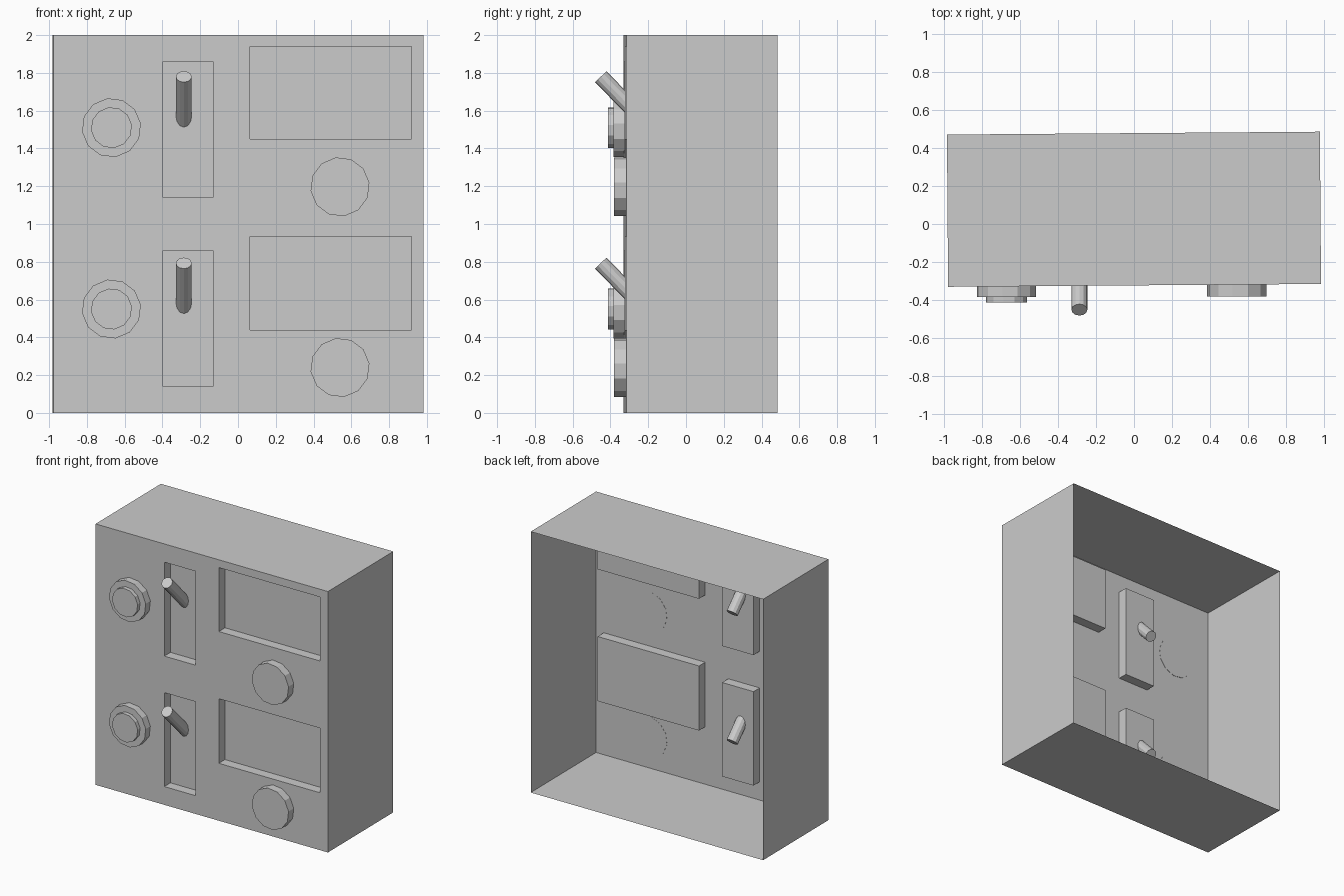
import bpy, bmesh, math
from mathutils import Matrix, Vector

if "Cube" in bpy.data.objects:
    bpy.data.objects.remove(bpy.data.objects["Cube"])

W, D, H = 0.98, 0.40, 2.0      # half width, half depth, height
FRONT, DEPTH = -D, 0.075       # panel plane and recess depth

def finish(name, bm, smooth=False):
    mesh = bpy.data.meshes.new(name)
    bm.to_mesh(mesh)
    bm.free()
    ob = bpy.data.objects.new(name, mesh)
    bpy.context.collection.objects.link(ob)
    return ob

def quad(bm, *pts):
    bm.faces.new([bm.verts.new(p) for p in pts])

def cylinder(name, start, end, radius, sides=12, turn=0.0):
    start, end = Vector(start), Vector(end)
    axis = end - start
    bm = bmesh.new()
    bmesh.ops.create_cone(bm, cap_ends=True, segments=sides, radius1=radius,
                          radius2=radius, depth=axis.length)
    m = (Matrix.Translation((start + end) / 2)
         @ axis.to_track_quat('Z', 'Y').to_matrix().to_4x4()
         @ Matrix.Rotation(turn, 4, 'Z'))
    bmesh.ops.transform(bm, matrix=m, verts=bm.verts)
    return finish(name, bm)

# Housing: open-backed shell with recessed front panel (x0, x1, z0, z1)
recesses = [(-0.40, -0.135, 0.14, 0.86), (-0.40, -0.135, 1.14, 1.86),
            (0.06, 0.915, 0.44, 0.935), (0.06, 0.915, 1.45, 1.94)]
bm = bmesh.new()
xs = sorted({-W, W} | {v for r in recesses for v in r[:2]})
zs = sorted({0, H} | {v for r in recesses for v in r[2:]})
for x0, x1 in zip(xs, xs[1:]):
    for z0, z1 in zip(zs, zs[1:]):
        cx, cz = (x0 + x1) / 2, (z0 + z1) / 2
        if not any(a < cx < b and c < cz < d for a, b, c, d in recesses):
            quad(bm, (x0, FRONT, z0), (x1, FRONT, z0), (x1, FRONT, z1), (x0, FRONT, z1))

def tube(x0, x1, z0, z1, y0, y1):
    ring = [(x0, z0), (x1, z0), (x1, z1), (x0, z1)]
    for (a, c), (b, d) in zip(ring, ring[1:] + ring[:1]):
        quad(bm, (a, y0, c), (a, y1, c), (b, y1, d), (b, y0, d))

for a, b, c, d in recesses:
    y = FRONT + DEPTH
    tube(b, a, c, d, FRONT, y)
    quad(bm, (a, y, c), (b, y, c), (b, y, d), (a, y, d))
tube(-W, W, 0, H, FRONT, D)
bmesh.ops.remove_doubles(bm, verts=bm.verts, dist=1e-4)
bmesh.ops.dissolve_limit(bm, angle_limit=0.01, verts=bm.verts, edges=bm.edges)
housing = finish("housing", bm)
housing.location.y = 0.0775
housing.rotation_euler.z = 0.0077

# Controls, one set per row
rows = [("lower", 0.55, 0.24, 0.793), ("upper", 1.51, 1.197, 1.78)]
for row, knob_z, dial_z, lever_z in rows:
    t = math.radians(8)
    cylinder(row + "_knob_base", (-0.67, -0.325, knob_z), (-0.67, -0.383, knob_z), 0.157, 12, t)
    cylinder(row + "_knob_cap", (-0.67, -0.38, knob_z), (-0.67, -0.413, knob_z), 0.109, 12, t)
    cylinder(row + "_dial", (0.54, -0.318, dial_z), (0.54, -0.381, dial_z), 0.157, 12, t)
    # Lever slants down through the slot floor
    cylinder(row + "_lever", (-0.287, -0.15, lever_z - 0.31), (-0.287, -0.451, lever_z), 0.042, 12)
